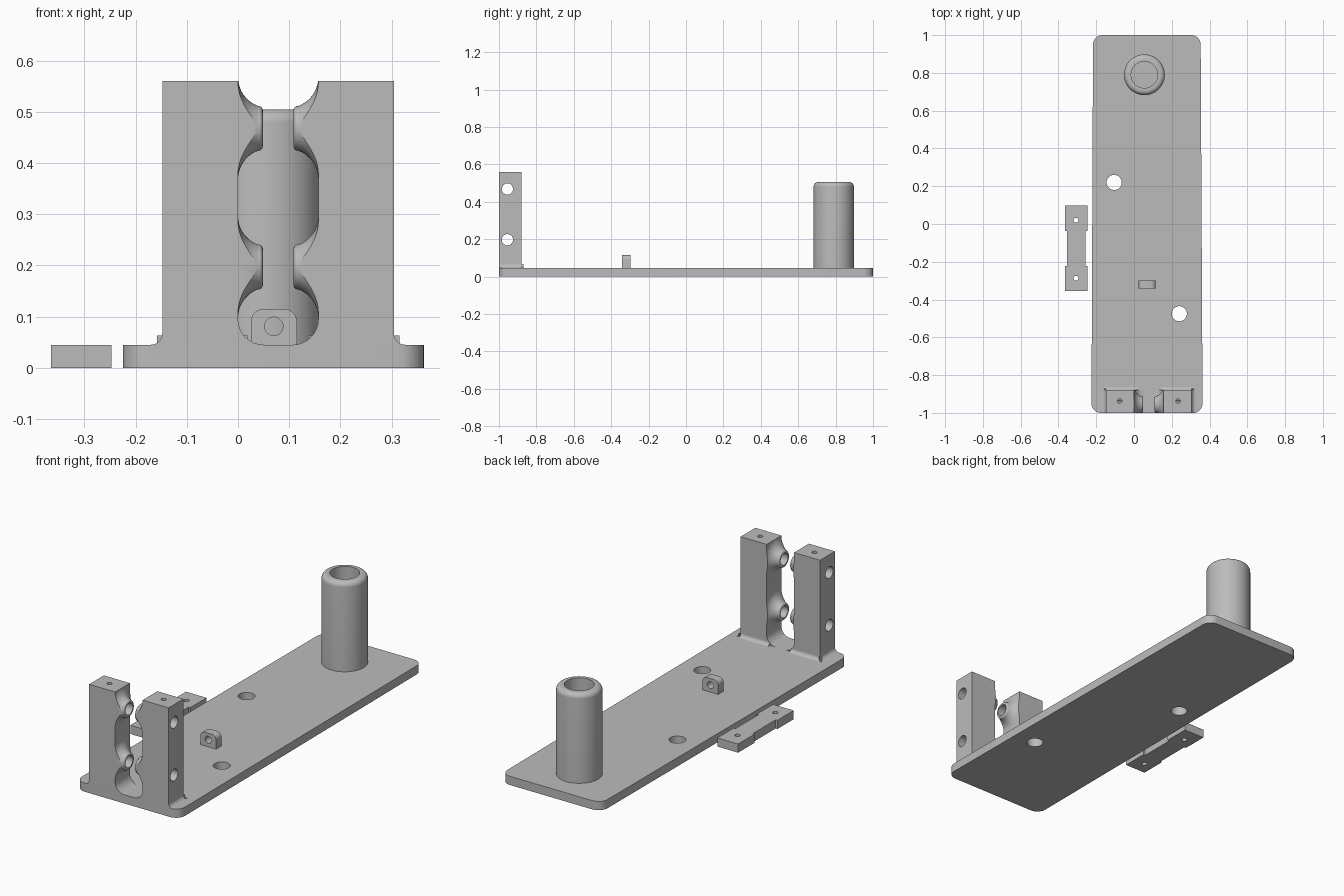
import bpy, bmesh
from math import sin, cos, pi, radians
from mathutils import Vector, Matrix

cube = bpy.data.objects.get("Cube")
if cube:
    bpy.data.objects.remove(cube, do_unlink=True)

grey = bpy.data.materials.new("mid grey")
grey.use_nodes = True
grey.diffuse_color = (0.5, 0.5, 0.5, 1)
grey.node_tree.nodes["Principled BSDF"].inputs["Base Color"].default_value = (0.5, 0.5, 0.5, 1)

# Maps (u, v, along) to x, y, z for each sweep direction
PLACE = {"x": lambda u, v, w: (w, u, v),
         "y": lambda u, v, w: (u, w, v),
         "z": lambda u, v, w: (u, v, w)}


def finish(name, bm):
    bmesh.ops.recalc_face_normals(bm, faces=bm.faces)
    mesh = bpy.data.meshes.new(name)
    bm.to_mesh(mesh)
    bm.free()
    mesh.materials.append(grey)
    obj = bpy.data.objects.new(name, mesh)
    bpy.context.collection.objects.link(obj)
    return obj


def prism(name, outline, axis, lo, hi):
    bm = bmesh.new()
    face = bm.faces.new([bm.verts.new(PLACE[axis](u, v, lo)) for u, v in outline])
    top = bmesh.ops.extrude_face_region(bm, geom=[face])["geom"]
    shift = Vector(PLACE[axis](0, 0, hi - lo))
    bmesh.ops.translate(bm, vec=shift, verts=[g for g in top if isinstance(g, bmesh.types.BMVert)])
    return finish(name, bm)


def box(name, x, y, z):
    return prism(name, [(x[0], y[0]), (x[1], y[0]), (x[1], y[1]), (x[0], y[1])], "z", *z)


def arc(cx, cy, r, start, end, steps=8):
    angles = [radians(start + (end - start) * i / steps) for i in range(steps + 1)]
    return [(cx + r * cos(a), cy + r * sin(a)) for a in angles]


def rod(u, v, r, axis, lo, hi):
    return prism("cutter", arc(u, v, r, 0, 360, 40)[:-1], axis, lo, hi)


def lathe(name, profile, centre, axis):
    """Spin closed (radius, along) profile around an axis through centre."""
    bm = bmesh.new()
    verts = [bm.verts.new(PLACE[axis](r, 0, a)) for r, a in profile]
    edges = [bm.edges.new((verts[i - 1], verts[i])) for i in range(len(verts))]
    bmesh.ops.spin(bm, geom=verts + edges, cent=(0, 0, 0), axis=PLACE[axis](0, 0, 1),
                   angle=2 * pi, steps=48)
    bmesh.ops.remove_doubles(bm, verts=bm.verts, dist=1e-5)
    loose = [e for e in bm.edges if not e.link_faces]
    bmesh.ops.delete(bm, geom=loose, context="EDGES")
    bmesh.ops.transform(bm, matrix=Matrix.Translation(centre), verts=bm.verts)
    return finish(name, bm)


def combine(obj, others, operation):
    for other in others:
        mod = obj.modifiers.new("cut", "BOOLEAN")
        mod.operation, mod.solver, mod.object = operation, "EXACT", other
        bpy.context.view_layer.update()
        graph = bpy.context.evaluated_depsgraph_get()
        mesh = bpy.data.meshes.new_from_object(obj.evaluated_get(graph))
        obj.modifiers.clear()
        obj.data = mesh
        bpy.data.objects.remove(other, do_unlink=True)


def smooth(obj):
    obj.data.polygons.foreach_set("use_smooth", [True] * len(obj.data.polygons))
    obj.data.set_sharp_from_angle(angle=radians(30))


T = 0.045          # plate thickness
MID = 0.0785       # centre of the gap between the posts
FRONT, BACK, TOP = -1.0, -0.88, 0.56
BOSS_Y = -0.955

# Base plate, slightly wider at the front, with rounded corners
R = 0.05
outline = (arc(0.353 - R, 1 - R, R, 0, 90) + arc(-0.217 + R, 1 - R, R, 90, 180)
           + arc(-0.225 + R, R - 1, R, 180, 270) + arc(0.363 - R, R - 1, R, 270, 360))
plate = prism("base_plate", outline, "z", 0, T)
combine(plate, [rod(-0.105, 0.22, 0.04, "z", -1, 1), rod(0.24, -0.475, 0.04, "z", -1, 1)], "DIFFERENCE")
smooth(plate)

# Hollow upright tube with a rounded rim
tube = lathe("upright_tube", [(0.07, T), (0.108, T)] + arc(0.083, 0.48, 0.025, 0, 90)
             + [(0.07, 0.505)], (0.055, 0.79, 0), "z")
smooth(tube)

# Small drilled lug with rounded top corners
lug = prism("drilled_lug", [(0.025, T), (0.115, T)] + arc(0.09, 0.09, 0.025, 0, 90)
            + arc(0.05, 0.09, 0.025, 90, 180), "y", -0.342, -0.298)
combine(lug, [rod(0.07, 0.081, 0.018, "y", -1, 1)], "DIFFERENCE")
smooth(lug)


def fillet(name, corner, direction, r, axis, lo, hi):
    """Concave foot fillet running along an axis."""
    u, v = corner
    curve = [(u + direction * a, v + b) for a, b in arc(r, r, r, 180, 270)]
    return prism(name, [(u, v)] + curve, axis, lo, hi)


# Two posts, each with flared bosses facing the gap
for side, label in ((-1, "right"), (1, "left")):
    def span(a, b):
        return sorted((MID + side * a, MID + side * b))

    post = box(label + "_post", span(0.0785, 0.2265), (FRONT, BACK), (T, TOP))
    bosses, holes = [], []
    for z in (0.468, 0.197):
        flare = [(0.1 - 0.06 * sin(t), 0.0185 + 0.06 * cos(t))
                 for t in [radians(7 * i) for i in range(11)]]
        lip = arc(0.035, 0.039, 0.009, 0, 90, 5)
        lip = [(r, 0.078 - a) for r, a in lip]
        profile = [(0, 0.1), (0.1, 0.1)] + flare + lip + [(0, 0.03)]
        boss = lathe("boss", [(r, side * a) for r, a in profile], (MID, BOSS_Y, z), "x")
        combine(boss, [box("clip", span(0.0, 0.15), (FRONT, BACK), (T, TOP))], "INTERSECT")
        bosses.append(boss)
        holes.append(rod(BOSS_Y, z, 0.03, "x", *span(0, 0.4)))
    combine(post, bosses, "UNION")
    screw_x = MID + side * 0.1545
    holes.append(rod(screw_x, -0.937, 0.012, "z", 0.45, 0.6))
    combine(post, holes, "DIFFERENCE")
    smooth(post)
    # Foot fillets on the outer, inner and rear faces
    smooth(fillet(label + "_outer_fillet", (MID + side * 0.2265, T), side, 0.022, "y", FRONT, BACK + 0.01))
    smooth(fillet(label + "_inner_fillet", (MID + side * 0.0785, T), -side, 0.05, "y", FRONT, BACK))
    smooth(fillet(label + "_rear_fillet", (BACK, T), 1, 0.018, "x", *span(0.06, 0.237)))

# Separate clamp strip: two drilled end blocks and a narrower bridge
half = [(-0.247, -0.355), (-0.247, -0.222), (-0.257, -0.222), (-0.257, -0.036), (-0.247, -0.036), (-0.247, 0.097)]
mirrored = [(-0.612 - x, y) for x, y in reversed(half)]
strip = prism("clamp_strip", half + mirrored, "z", 0, T)
combine(strip, [rod(-0.307, y, 0.013, "z", -1, 1) for y in (-0.287, 0.02)], "DIFFERENCE")
smooth(strip)
